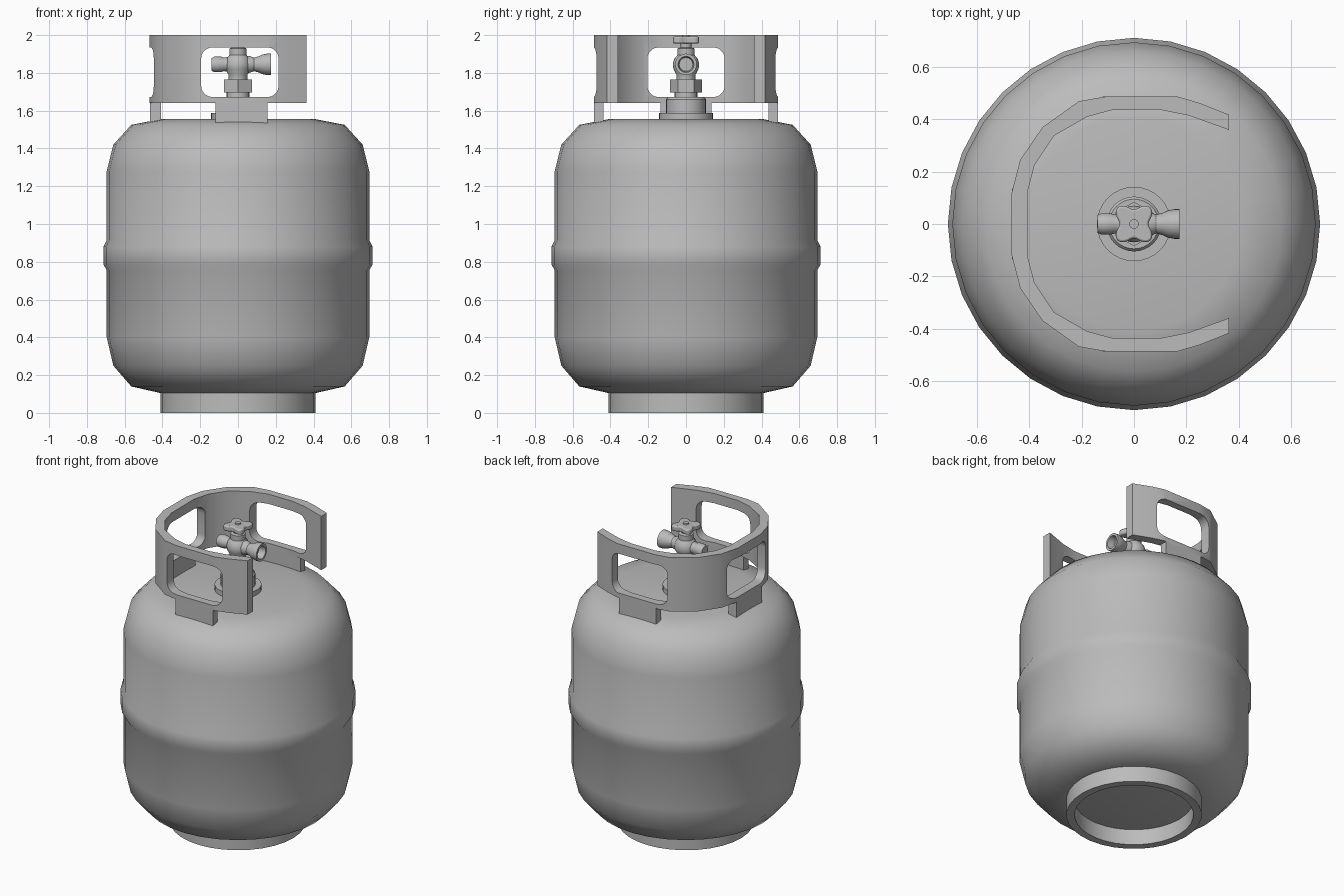
import bpy, bmesh, math
from mathutils import Matrix

cube = bpy.data.objects.get("Cube")
if cube:
    bpy.data.objects.remove(cube, do_unlink=True)

GREY = (0.5, 0.5, 0.5, 1.0)
paint = bpy.data.materials.new("grey_paint")
paint.use_nodes = True
paint.diffuse_color = GREY
paint.node_tree.nodes["Principled BSDF"].inputs["Base Color"].default_value = GREY


def finish(bm, name, angle=35):
    """Turn a bmesh into a painted object, smooth below the given angle."""
    bmesh.ops.recalc_face_normals(bm, faces=bm.faces)
    mesh = bpy.data.meshes.new(name)
    bm.to_mesh(mesh)
    bm.free()
    mesh.materials.append(paint)
    obj = bpy.data.objects.new(name, mesh)
    bpy.context.collection.objects.link(obj)
    shade(obj, angle)
    return obj


def activate(obj):
    bpy.ops.object.select_all(action='DESELECT')
    obj.select_set(True)
    bpy.context.view_layer.objects.active = obj


def shade(obj, angle):
    activate(obj)
    bpy.ops.object.shade_smooth_by_angle(angle=math.radians(angle))


def lathe(name, profile, steps=32, angle=35, turn=0, matrix=Matrix(), closed=False):
    """Spin (radius, height) points about z, then place with a matrix."""
    bm = bmesh.new()
    verts = [bm.verts.new((r, 0, z)) for r, z in profile]
    pairs = list(zip(verts, verts[1:]))
    if closed:
        pairs.append((verts[-1], verts[0]))
    edges = [bm.edges.new(p) for p in pairs]
    bmesh.ops.spin(bm, geom=verts + edges, axis=(0, 0, 1), cent=(0, 0, 0),
                   angle=math.tau, steps=steps)
    bmesh.ops.remove_doubles(bm, verts=bm.verts, dist=0.0005)
    bm.transform(matrix @ Matrix.Rotation(math.radians(turn), 4, 'Z'))
    return finish(bm, name, angle)


def prism(name, outline, z0, z1, angle=30, matrix=Matrix()):
    """Extrude a flat outline from z0 to z1."""
    bm = bmesh.new()
    face = bm.faces.new([bm.verts.new((x, y, z0)) for x, y in outline])
    top = bmesh.ops.extrude_face_region(bm, geom=[face])["geom"]
    bmesh.ops.translate(bm, vec=(0, 0, z1 - z0),
                        verts=[v for v in top if isinstance(v, bmesh.types.BMVert)])
    bm.transform(matrix)
    return finish(bm, name, angle)


def rounded_rect(x0, x1, y0, y1, r, n=5):
    corners = [(x1 - r, y1 - r), (x0 + r, y1 - r), (x0 + r, y0 + r), (x1 - r, y0 + r)]
    return [(cx + r * math.cos(math.pi / 2 * (q + i / n)),
             cy + r * math.sin(math.pi / 2 * (q + i / n)))
            for q, (cx, cy) in enumerate(corners) for i in range(n + 1)]


def mirror_path(half):
    """Complete a path that ends on y = 0 with its mirror image."""
    return half + [(x, -y) for x, y in reversed(half) if y > 0]


# Tank body with rolled seam band
lathe("tank_body", [
    (0, 0.1), (0.41, 0.105), (0.565, 0.14), (0.66, 0.25), (0.695, 0.4),
    (0.695, 0.755), (0.712, 0.785), (0.712, 0.88), (0.695, 0.915),
    (0.695, 1.28), (0.66, 1.42), (0.565, 1.525), (0.41, 1.555), (0, 1.555)], angle=60)

# Foot ring
lathe("foot_ring", [(0.41, 0), (0.41, 0.115), (0.36, 0.115), (0.36, 0)], closed=True)

# Collar: C-shaped guard open towards +x
outer = mirror_path([(0.363, 0.418), (0.25, 0.463), (0.168, 0.487), (-0.11, 0.487),
                     (-0.21, 0.47), (-0.35, 0.37), (-0.435, 0.246), (-0.468, 0.12)])
inner = mirror_path([(0.363, 0.36), (0.21, 0.415), (0.1, 0.437), (-0.08, 0.437),
                     (-0.18, 0.41), (-0.305, 0.338), (-0.38, 0.227), (-0.408, 0.12)])
collar = prism("collar", outer + inner[::-1], 1.64, 2.0)

# Hand holes cut through the three walls
side_cut = prism("side_hole_cutter", rounded_rect(-0.195, 0.215, 1.672, 1.935, 0.06),
                 -0.8, 0.8, matrix=Matrix.Rotation(math.pi / 2, 4, 'X'))
back_cut = prism("back_hole_cutter", rounded_rect(-0.205, 0.205, 1.672, 1.935, 0.06),
                 -0.8, -0.15, matrix=Matrix(((0, 0, 1, 0), (1, 0, 0, 0),
                                             (0, 1, 0, 0), (0, 0, 0, 1))))
for cutter in (side_cut, back_cut):
    cutter.hide_render = True
    activate(collar)
    mod = collar.modifiers.new("hole", 'BOOLEAN')
    mod.operation = 'DIFFERENCE'
    mod.solver = 'EXACT'
    mod.object = cutter
    bpy.ops.object.modifier_move_to_index(modifier=mod.name, index=0)
    bpy.ops.object.modifier_apply(modifier=mod.name)
    bpy.data.objects.remove(cutter, do_unlink=True)
shade(collar, 30)


# Collar legs
def box(name, x0, x1, y0, y1, z0, z1):
    return prism(name, [(x0, y0), (x1, y0), (x1, y1), (x0, y1)], z0, z1)


box("front_collar_leg", -0.12, 0.155, -0.487, -0.437, 1.535, 1.645)
box("back_collar_leg", -0.12, 0.155, 0.437, 0.487, 1.535, 1.645)
box("side_collar_leg", -0.467, -0.408, -0.135, 0.135, 1.535, 1.645)

# Valve base, neck and hex nut
lathe("valve_base", [(0, 1.55), (0.142, 1.55), (0.142, 1.588), (0.105, 1.588),
                     (0.105, 1.66), (0.095, 1.672), (0, 1.672)])
lathe("valve_nut", [(0, 1.695), (0.085, 1.695), (0.085, 1.765), (0, 1.765)],
      steps=6, turn=30)
lathe("valve_body", [(0, 1.66), (0.06, 1.66), (0.06, 1.7), (0.05, 1.76), (0.05, 1.79),
                     (0.066, 1.82), (0.07, 1.845), (0.062, 1.875), (0.045, 1.895),
                     (0.045, 1.93), (0.028, 1.935), (0.028, 1.96), (0, 1.96)], steps=24)

# Outlet and relief stub along x
along_x = Matrix.Translation((0, 0, 1.845)) @ Matrix.Rotation(math.pi / 2, 4, 'Y')
lathe("outlet", [(0, 0), (0.045, 0), (0.045, 0.06), (0.036, 0.085), (0.043, 0.11),
                 (0.052, 0.13), (0.057, 0.155), (0.057, 0.175), (0.042, 0.175),
                 (0.036, 0.13), (0, 0.13)], steps=24, matrix=along_x)
lathe("relief_stub", [(0, 0), (0.045, 0), (0.036, -0.075), (0.041, -0.09),
                      (0.041, -0.125), (0.033, -0.14), (0, -0.14)],
      steps=24, matrix=along_x)


# Four-lobed hand wheel
def lobes(scale):
    return [(scale * r * math.cos(a), scale * r * math.sin(a))
            for a in (math.tau * i / 48 for i in range(48))
            for r in [0.072 - 0.017 * math.cos(4 * a)]]


wheel = prism("hand_wheel", lobes(1), 1.955, 1.992)
bevel = wheel.modifiers.new("soft_edge", 'BEVEL')
bevel.width = 0.008
bevel.segments = 2
bevel.limit_method = 'ANGLE'
lathe("wheel_screw", [(0.018, 1.98), (0.018, 2.0), (0, 2.0)], steps=16)
